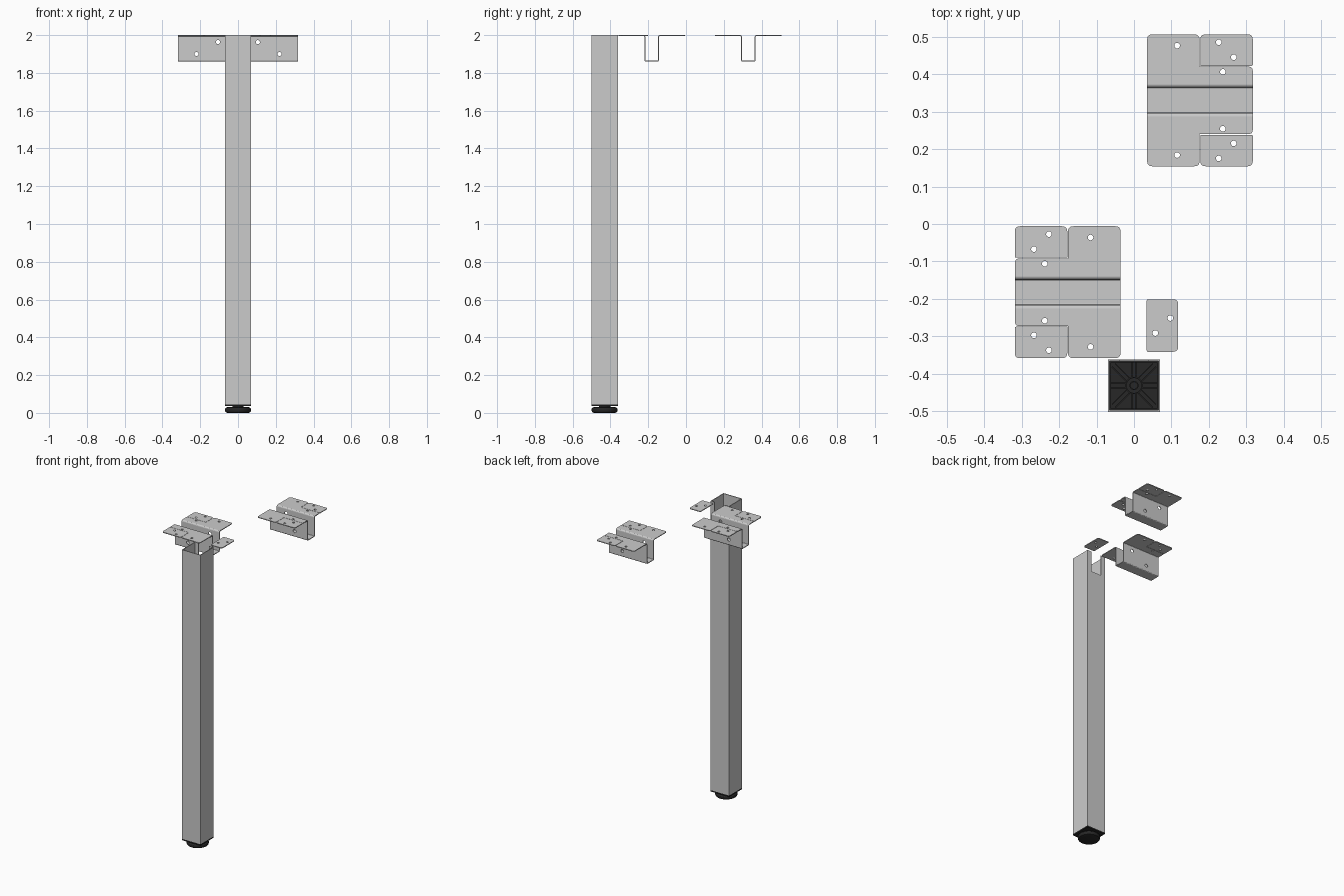
import bpy, bmesh
from math import pi, cos, sin
from mathutils import Matrix, Vector

if "Cube" in bpy.data.objects:
    bpy.data.objects.remove(bpy.data.objects["Cube"])

black = bpy.data.materials.new("black_plastic")
black.diffuse_color = (0.02, 0.02, 0.02, 1)
black.use_nodes = True
black.node_tree.nodes["Principled BSDF"].inputs["Base Color"].default_value = black.diffuse_color
X, Y, Z = Vector((1, 0, 0)), Vector((0, 1, 0)), Vector((0, 0, 1))


def circle(x, y, r, n=20):
    return [(x + r * cos(2 * pi * i / n), y + r * sin(2 * pi * i / n)) for i in range(n)]


def arc(x, y, r, a0, a1, n=5):
    return [(x + r * cos(a0 + (a1 - a0) * i / n), y + r * sin(a0 + (a1 - a0) * i / n))
            for i in range(n + 1)]


def rounded(corners):
    """Outline from (x, y, radius) corners."""
    out, n = [], len(corners)
    for i, (x, y, r) in enumerate(corners):
        p = Vector((x, y))
        if not r:
            out.append((x, y))
            continue
        a = p + (Vector(corners[i - 1][:2]) - p).normalized() * r
        b = p + (Vector(corners[(i + 1) % n][:2]) - p).normalized() * r
        for k in range(6):
            t = k / 5
            out.append(tuple(a * (1 - t) ** 2 + p * (1 - t ** 2 - (1 - t) ** 2) + b * t * t))
    return out


def plate(name, loops, depth, origin, ax=X, ay=Y, mat=None):
    """Flat outline with holes, thickened evenly about its own plane."""
    cu = bpy.data.curves.new(name, 'CURVE')
    cu.dimensions, cu.fill_mode, cu.extrude = '2D', 'BOTH', depth / 2
    for loop in loops:
        s = cu.splines.new('POLY')
        s.points.add(len(loop) - 1)
        for p, (x, y) in zip(s.points, loop):
            p.co = (x, y, 0, 1)
        s.use_cyclic_u = True
    tmp = bpy.data.objects.new(name + "_outline", cu)
    bpy.context.collection.objects.link(tmp)
    dg = bpy.context.evaluated_depsgraph_get()
    me = bpy.data.meshes.new_from_object(tmp.evaluated_get(dg))
    bpy.data.objects.remove(tmp)
    m = Matrix((ax, ay, ax.cross(ay))).transposed().to_4x4()
    m.translation = origin
    me.transform(m)
    bm = bmesh.new()
    bm.from_mesh(me)
    bmesh.ops.remove_doubles(bm, verts=bm.verts, dist=1e-5)
    bmesh.ops.recalc_face_normals(bm, faces=bm.faces)
    for f in bm.faces:
        f.smooth = False
    bm.to_mesh(me)
    bm.free()
    me.materials.clear()
    if mat:
        me.materials.append(mat)
    ob = bpy.data.objects.new(name, me)
    bpy.context.collection.objects.link(ob)
    return ob


def join(name, parts):
    bpy.ops.object.select_all(action='DESELECT')
    for p in parts:
        p.select_set(True)
    bpy.context.view_layer.objects.active = parts[0]
    bpy.ops.object.join()
    parts[0].name = name
    return parts[0]


# Sheet metal mounting brackets: hat channel, stepped flanges, loose corner tabs
T, HOLE = 0.005, 0.0075


def bracket(name, cx, cy, side):
    o = Vector((cx, cy, 2))
    parts = []
    for v in (1, -1):
        flange = rounded([(-.141 * side, .0435 * v, 0), (.141 * side, .0435 * v, 0),
                          (.141 * side, .09 * v, .012), (-.001 * side, .09 * v, 0),
                          (-.001 * side, .176 * v, .014), (-.141 * side, .176 * v, .014)])
        holes = [circle(-.061 * side, .146 * v, HOLE), circle(.061 * side, .076 * v, HOLE)]
        parts.append(plate("flange", [flange] + holes, T, o - Z * T / 2))
        tab = rounded([(.001 * side, .092 * v, 0), (.141 * side, .092 * v, .004),
                       (.141 * side, .176 * v, .014), (.001 * side, .176 * v, .014)])
        holes = [circle(.05 * side, .155 * v, HOLE), circle(.09 * side, .115 * v, HOLE)]
        plate(name + "_tab", [tab] + holes, T, o - Z * T / 2)
        # channel wall with two screw holes
        wall = [(-.141, -.01), (.141, -.01), (.141, -.132), (-.141, -.132)]
        holes = [circle(-.071 * side, -.037, .011), circle(.043 * side, -.1, .011)]
        parts.append(plate("wall", [wall] + holes, T, o + Y * .036 * v, X, Z))
        # bend between flange and wall
        bend = arc(.0435, -.01, .01, pi / 2, pi) + arc(.0435, -.01, .005, pi, pi / 2)
        parts.append(plate("bend", [[(y * v, z) for y, z in bend]], .282, o, Y, Z))
    trough = (arc(-.0305, -.132, .008, pi, 1.5 * pi) + arc(.0305, -.132, .008, -pi / 2, 0)
              + arc(.0305, -.132, .003, 0, -pi / 2) + arc(-.0305, -.132, .003, 1.5 * pi, pi))
    parts.append(plate("trough", [trough], .282, o, Y, Z))
    join(name, parts)


bracket("left_bracket", -.177, -.182, -1)
bracket("right_bracket", .176, .33, 1)

# Loose plate beside the leg
plate("leg_plate", [rounded([(-.042, -.07, .003), (.042, -.07, .014), (.042, .07, .014), (-.042, .07, .003)]),
                    circle(.021, .02, HOLE), circle(-.019, -.02, HOLE)], T, Vector((.076, -.271, 2 - T / 2)))

# Hollow square leg, back wall notched for the channel
LY, W, H = -.431, .07, .005
zb = .045
full = [(-W, zb), (W, zb), (W, 2), (-W, 2)]
inner = [(-W + H, zb), (W - H, zb), (W - H, 2), (-W + H, 2)]
n = .038
notched = [(-W, zb), (W, zb), (W, 2), (n, 2), (n, 1.86), (-n, 1.86), (-n, 2), (-W, 2)]
d = W - H / 2
join("leg_tube", [plate("front_wall", [full], H, Vector((0, LY - d, 0)), X, Z),
                  plate("back_wall", [notched], H, Vector((0, LY + d, 0)), X, Z),
                  plate("left_wall", [inner], H, Vector((-d, LY, 0)), Y, Z),
                  plate("right_wall", [inner], H, Vector((d, LY, 0)), Y, Z)])


# Black end cap with ribs inside the tube
def square(s):
    return [(-s, -s), (s, -s), (s, s), (-s, s)]


cap = [plate("base", [square(W)], .009, Vector((0, LY, .0405)), mat=black),
       plate("rim", [square(W - H), square(W - H - .004)], .045, Vector((0, LY, .0675)), mat=black)]
for r in (.012, .023):
    cap.append(plate("hub", [circle(0, 0, r), circle(0, 0, r - .003)], .035,
                     Vector((0, LY, .0625)), mat=black))
for i in range(8):
    a = i * pi / 4
    reach = .084 if i % 2 else .062
    ax, ay = Vector((cos(a), sin(a), 0)), Vector((-sin(a), cos(a), 0))
    for off in (-.006, .006):
        end = reach - (.007 if i % 2 else 0)
        rib = [(.022, off - .0015), (end, off - .0015), (end, off + .0015), (.022, off + .0015)]
        cap.append(plate("rib", [rib], .035, Vector((0, LY, .0625)), ax, ay, black))
join("end_cap", cap)

# Round levelling foot, turned from a profile
profile = [(0, 0), (.056, 0), (.064, .003), (.068, .009), (.069, .015), (.068, .022),
           (.063, .028), (.054, .031), (.03, .032), (.03, .037), (0, .037)]
bm = bmesh.new()
vs = [bm.verts.new((r, 0, z)) for r, z in profile]
es = [bm.edges.new(p) for p in zip(vs, vs[1:])]
bmesh.ops.spin(bm, geom=vs + es, cent=(0, 0, 0), axis=(0, 0, 1), angle=2 * pi, steps=40)
bmesh.ops.remove_doubles(bm, verts=bm.verts, dist=1e-5)
bmesh.ops.recalc_face_normals(bm, faces=bm.faces)
me = bpy.data.meshes.new("levelling_foot")
bm.to_mesh(me)
bm.free()
me.materials.append(black)
foot = bpy.data.objects.new("levelling_foot", me)
foot.location = (0, LY, 0)
bpy.context.collection.objects.link(foot)
bpy.ops.object.select_all(action='DESELECT')
foot.select_set(True)
bpy.context.view_layer.objects.active = foot
bpy.ops.object.shade_smooth_by_angle()
